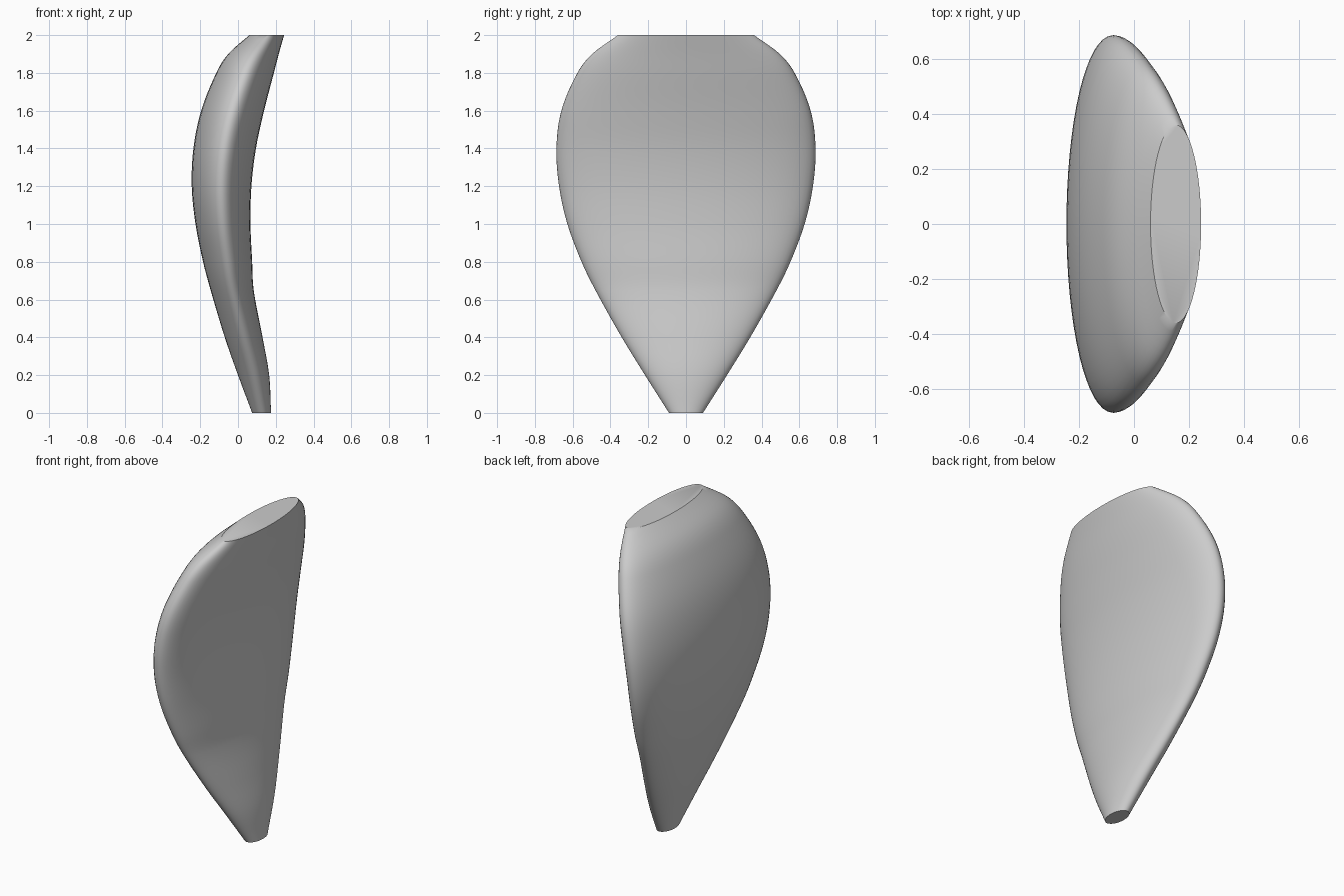
import bpy, bmesh, math

if "Cube" in bpy.data.objects:
    bpy.data.objects.remove(bpy.data.objects["Cube"])

# Cross-sections: height, back x, front x, half width
SECTIONS = [
    (0.0, 0.075, 0.175, 0.09), (0.2, 0.0, 0.165, 0.217), (0.4, -0.07, 0.13, 0.34),
    (0.65, -0.145, 0.083, 0.48), (0.8, -0.185, 0.075, 0.553), (1.0, -0.225, 0.066, 0.628),
    (1.2, -0.245, 0.071, 0.672), (1.4, -0.236, 0.095, 0.686), (1.6, -0.195, 0.138, 0.66),
    (1.8, -0.115, 0.19, 0.575), (1.9, -0.052, 0.216, 0.497), (2.0, 0.06, 0.244, 0.36),
]
SEGMENTS = 64
STEPS = 5


def slope(i, k):
    a, b = SECTIONS[max(i - 1, 0)], SECTIONS[min(i + 1, len(SECTIONS) - 1)]
    return (b[k] - a[k]) / (b[0] - a[0])


def sample(i, t, k):
    """Cubic interpolation of column k between section i and i + 1."""
    a, b = SECTIONS[i], SECTIONS[i + 1]
    h = b[0] - a[0]
    return ((2*t**3 - 3*t**2 + 1) * a[k] + (t**3 - 2*t**2 + t) * h * slope(i, k)
            + (3*t**2 - 2*t**3) * b[k] + (t**3 - t**2) * h * slope(i + 1, k))


# Smooth list of sections along the curved blade
rows = []
for i in range(len(SECTIONS) - 1):
    for s in range(STEPS):
        rows.append([sample(i, s / STEPS, k) for k in range(4)])
rows.append(SECTIONS[-1])

# Loft elliptical rings and close both cut ends
bm = bmesh.new()
rings = []
for z, x0, x1, w in rows:
    ring = []
    for j in range(SEGMENTS):
        a = 2 * math.pi * j / SEGMENTS
        ring.append(bm.verts.new(((x0 + x1) / 2 + (x1 - x0) / 2 * math.cos(a),
                                  w * math.sin(a), z)))
    rings.append(ring)
for lo, hi in zip(rings, rings[1:]):
    for j in range(SEGMENTS):
        n = (j + 1) % SEGMENTS
        bm.faces.new((lo[j], lo[n], hi[n], hi[j]))
bm.faces.new(rings[0][::-1])
bm.faces.new(rings[-1])

mesh = bpy.data.meshes.new("curved_blade")
bm.to_mesh(mesh)
bm.free()
blade = bpy.data.objects.new("curved_blade", mesh)
bpy.context.collection.objects.link(blade)

# Plain grey finish
grey = bpy.data.materials.new("plain grey")
grey.diffuse_color = (0.6, 0.6, 0.6, 1)
grey.use_nodes = True
grey.node_tree.nodes["Principled BSDF"].inputs["Base Color"].default_value = grey.diffuse_color
mesh.materials.append(grey)

# Smooth sides with crisp end caps
bpy.context.view_layer.objects.active = blade
blade.select_set(True)
bpy.ops.object.shade_smooth_by_angle(angle=math.radians(35))
